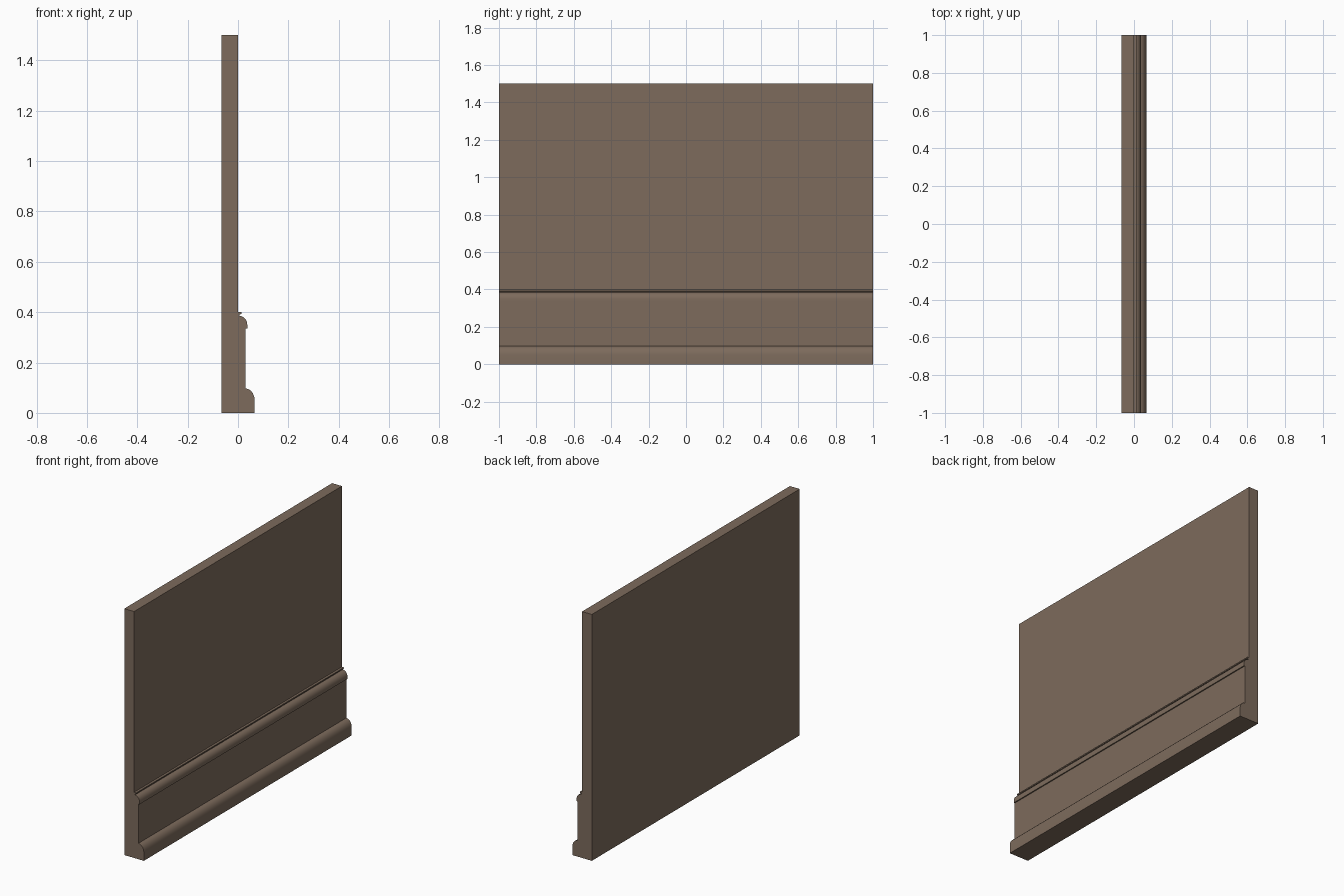
import bpy, bmesh, math

if "Cube" in bpy.data.objects:
    bpy.data.objects.remove(bpy.data.objects["Cube"])

BACK, HALF, TOP = -0.066, 1.0, 1.5

mat = bpy.data.materials.new("brown_wall_paint")
mat.diffuse_color = (0.205, 0.147, 0.107, 1)
mat.use_nodes = True
mat.node_tree.nodes["Principled BSDF"].inputs["Base Color"].default_value = mat.diffuse_color


def quarter(cx, cz, rx, rz, steps=5):
    """Convex quarter round, from its outer side up to its top."""
    return [(cx + rx * math.cos(a), cz + rz * math.sin(a))
            for a in (math.pi / 2 * i / steps for i in range(steps + 1))]


# Cross-section (x, z): wall panel with moulded skirting along its foot
profile = [(BACK, 0), (0.066, 0)]
profile += quarter(0.030, 0.050, 0.036, 0.047)           # foot moulding
profile += [(0.030, 0.100), (0.030, 0.336), (0.037, 0.336)]
profile += quarter(0.006, 0.350, 0.031, 0.035)           # upper moulding
profile += [(0.005, 0.390), (0.014, 0.393), (0.014, 0.400),  # top bead
            (0, 0.400), (0, TOP), (BACK, TOP)]

# Extrude the section along the wall
bm = bmesh.new()
face = bm.faces.new([bm.verts.new((x, -HALF, z)) for x, z in profile])
ext = bmesh.ops.extrude_face_region(bm, geom=[face], use_keep_orig=True)
bmesh.ops.translate(bm, vec=(0, 2 * HALF, 0),
                    verts=[v for v in ext["geom"] if isinstance(v, bmesh.types.BMVert)])
bmesh.ops.recalc_face_normals(bm, faces=bm.faces[:])
mesh = bpy.data.meshes.new("wall_with_skirting")
bm.to_mesh(mesh)
bm.free()
mesh.materials.append(mat)
wall = bpy.data.objects.new("wall_with_skirting", mesh)
bpy.context.collection.objects.link(wall)

# Smooth the rounded mouldings, keep corners crisp
bpy.context.view_layer.objects.active = wall
wall.select_set(True)
bpy.ops.object.shade_smooth_by_angle(angle=math.radians(30))
